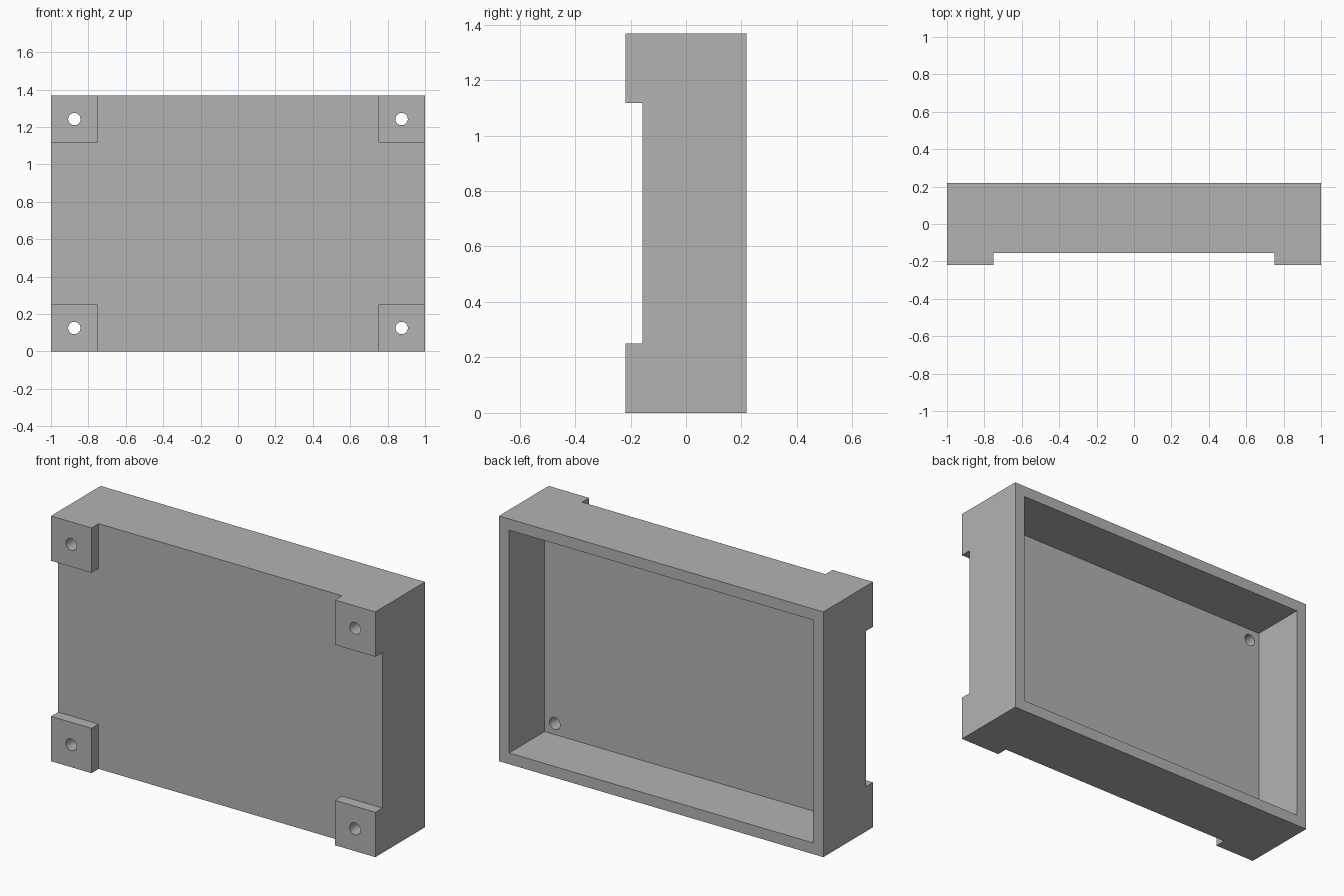
import bpy
from mathutils import Matrix
import bmesh
import math

cube = bpy.data.objects.get("Cube")
if cube:
    bpy.data.objects.remove(cube, do_unlink=True)

# Main sizes
U = 0.0625            # wall, floor and foot thickness
HEIGHT = 1.367
BACK = 3.5 * U
FRONT = -BACK
PANEL = FRONT + U
FOOT = 4 * U
MARGIN = 0.1          # cutters overshoot the open sides

grey = bpy.data.materials.new("plain grey")
grey.use_nodes = True
color = (0.45, 0.45, 0.45, 1)
grey.diffuse_color = color
grey.node_tree.nodes["Principled BSDF"].inputs["Base Color"].default_value = color


def add_object(name, bm):
    mesh = bpy.data.meshes.new(name)
    bm.to_mesh(mesh)
    bm.free()
    mesh.materials.append(grey)
    obj = bpy.data.objects.new(name, mesh)
    bpy.context.collection.objects.link(obj)
    return obj


def box(name, low, high):
    size = [b - a for a, b in zip(low, high)]
    centre = [(a + b) / 2 for a, b in zip(low, high)]
    bm = bmesh.new()
    bmesh.ops.create_cube(bm, size=1, matrix=Matrix.Translation(centre) @ Matrix.Diagonal((*size, 1)))
    return add_object(name, bm)


def hole(name, x, z, radius=0.033):
    bm = bmesh.new()
    bmesh.ops.create_cone(
        bm, cap_ends=True, segments=32, radius1=radius, radius2=radius, depth=0.4,
        matrix=Matrix.Translation((x, FRONT + U, z)) @ Matrix.Rotation(math.pi / 2, 4, "X"))
    return add_object(name, bm)


# Solid block that becomes the tray with its four corner feet
tray = box("mounting_tray", (-1, FRONT, 0), (1, BACK, HEIGHT))

# Recesses between the feet, the open back cavity and the corner holes
cutters = [
    box("recess_upright", (-1 + FOOT, FRONT - MARGIN, -MARGIN), (1 - FOOT, PANEL, HEIGHT + MARGIN)),
    box("recess_across", (-1 - MARGIN, FRONT - MARGIN, FOOT), (1 + MARGIN, PANEL, HEIGHT - FOOT)),
    box("cavity", (-1 + U, PANEL + U, U), (1 - U, BACK + MARGIN, HEIGHT - U)),
]
for x in (-1 + FOOT / 2, 1 - FOOT / 2):
    for z in (FOOT / 2, HEIGHT - FOOT / 2):
        cutters.append(hole("screw_hole", x, z))

bpy.ops.object.select_all(action="DESELECT")
tray.select_set(True)
bpy.context.view_layer.objects.active = tray
for cutter in cutters:
    cutter.hide_render = True
    cut = tray.modifiers.new(cutter.name, "BOOLEAN")
    cut.operation = "DIFFERENCE"
    cut.solver = "EXACT"
    cut.object = cutter
    bpy.ops.object.modifier_apply(modifier=cut.name)
    bpy.data.objects.remove(cutter, do_unlink=True)

# Round holes shade smoothly, box edges stay sharp
bpy.ops.object.shade_smooth_by_angle(angle=math.radians(30))
